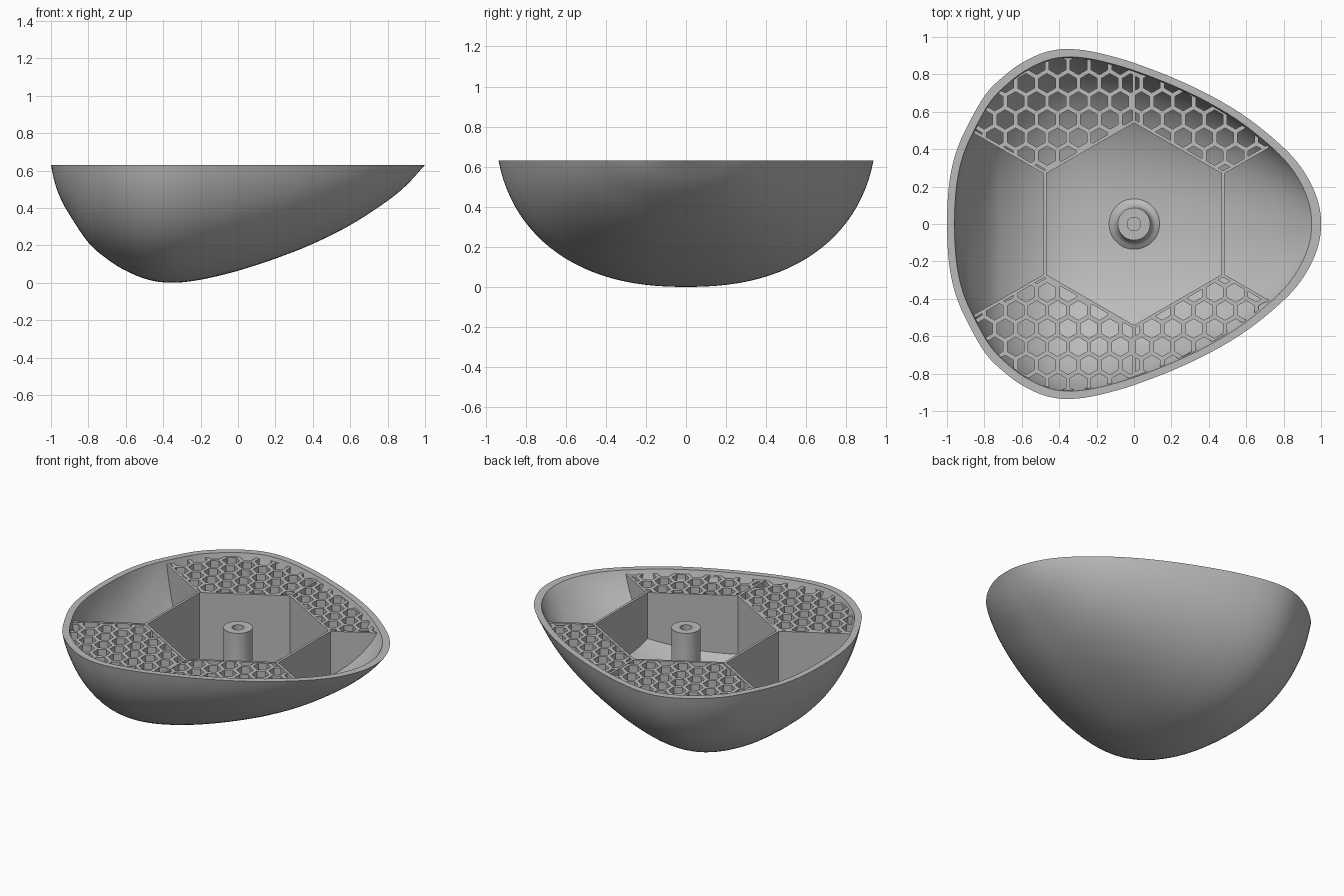
import bpy, bmesh, math
from mathutils import Vector, Matrix

if "Cube" in bpy.data.objects:
    bpy.data.objects.remove(bpy.data.objects["Cube"])

RIM = 0.63             # rim height
A, C = 0.953, 0.84     # half width and half height of the egg's cross-section
POWER = 2.3            # roundness of the cross-section, 2 being an ellipse
HEX_R = 0.55           # centre compartment radius
WALL_TOP = 0.608
KEEL = [(-1, .63), (-.985, .555), (-.96, .477), (-.92, .395), (-.8, .215),
        (-.7, .127), (-.6, .064), (-.48, .016), (-.37, 0), (-.25, .008), (-.12, .033),
        (0, .064), (.2, .129), (.4, .208), (.6, .308), (.8, .438), (.9, .521), (1, .63)]

grey = bpy.data.materials.new("matte grey")
grey.use_nodes = True
grey.diffuse_color = (0.5, 0.5, 0.5, 1)
grey.node_tree.nodes["Principled BSDF"].inputs["Base Color"].default_value = (0.5, 0.5, 0.5, 1)


def link(name, mesh):
    obj = bpy.data.objects.new(name, mesh)
    bpy.context.collection.objects.link(obj)
    return obj


def make_object(name, bm):
    mesh = bpy.data.meshes.new(name)
    bm.to_mesh(mesh)
    bm.free()
    mesh.materials.append(grey)
    return link(name, mesh)


def smooth(obj):
    bpy.ops.object.select_all(action='DESELECT')
    obj.select_set(True)
    bpy.context.view_layer.objects.active = obj
    bpy.ops.object.shade_smooth_by_angle(angle=math.radians(35))


def keel_height(x):
    """Smooth curve through the keel points (cubic Hermite)."""
    def slope(i):
        a, b = KEEL[max(i - 1, 0)], KEEL[min(i + 1, len(KEEL) - 1)]
        return (b[1] - a[1]) / (b[0] - a[0])
    i = 0
    while i < len(KEEL) - 2 and x > KEEL[i + 1][0]:
        i += 1
    (x0, z0), (x1, z1) = KEEL[i], KEEL[i + 1]
    w = x1 - x0
    t = (x - x0) / w
    z = ((2*t**3 - 3*t**2 + 1) * z0 + (t**3 - 2*t**2 + t) * w * slope(i)
         + (3*t**2 - 2*t**3) * z1 + (t**3 - t**2) * w * slope(i + 1))
    return min(max(z, 0), RIM)


def shell(bm, scale=1.0, shift=0.0, stations=72, arc=48):
    """Half-egg surface made of rounded arcs cut at the rim."""
    rows = []
    for i in range(stations + 1):
        x = -math.cos(math.pi * i / stations)
        g = 1 - keel_height(x) / C
        end = math.acos(min(1, (C - RIM) / (C * g)) ** (POWER / 2))
        row = []
        for j in range(arc + 1):
            phi = end * (2 * j / arc - 1)
            y = math.copysign(A * g * abs(math.sin(phi)) ** (2 / POWER), phi)
            z = C * (1 - g * math.cos(phi) ** (2 / POWER))
            row.append(bm.verts.new((x * scale + shift, y * scale, RIM - (RIM - z) * scale)))
        rows.append(row)
    for r, s in zip(rows, rows[1:]):
        for j in range(arc):
            bm.faces.new((r[j], r[j + 1], s[j + 1], s[j]))
    return rows


def close(bm):
    bmesh.ops.remove_doubles(bm, verts=bm.verts, dist=1e-5)
    bmesh.ops.recalc_face_normals(bm, faces=bm.faces)


# Bowl: outer and inner shells joined by a flat rim
bm = bmesh.new()
outer = shell(bm)
inner = shell(bm, 0.955, -0.005)
for side in (0, -1):
    for i in range(len(outer) - 1):
        bm.faces.new((outer[i][side], outer[i + 1][side], inner[i + 1][side], inner[i][side]))
close(bm)
smooth(make_object("bowl", bm))

# Trimming volume, reaching halfway into the bowl wall
bm = bmesh.new()
rows = shell(bm, 0.975, -0.003)
for r, s in zip(rows, rows[1:]):
    bm.faces.new((r[0], s[0], s[-1], r[-1]))
close(bm)
cutter = make_object("trim_volume", bm)
cutter.hide_render = True


def trim(obj):
    """Keep what lies inside the bowl, trying the next solver if one returns nothing."""
    mod = obj.modifiers.new("trim", 'BOOLEAN')
    mod.operation = 'INTERSECT'
    mod.object = cutter
    for solver in ('EXACT', 'MANIFOLD', 'FLOAT'):
        mod.solver = solver
        deps = bpy.context.evaluated_depsgraph_get()
        mesh = bpy.data.meshes.new_from_object(obj.evaluated_get(deps))
        if len(mesh.polygons):
            break
    obj.modifiers.clear()
    obj.data = mesh


def polar(r, degrees):
    a = math.radians(degrees)
    return Vector((r * math.cos(a), r * math.sin(a), 0))


def wall(name, p, q, thick=0.016):
    """Thin upright wall between two plan points."""
    d = (q - p).normalized()
    n = Vector((-d.y, d.x, 0)) * thick / 2
    p, q = p - d * thick * 0.3, q + d * thick * 0.3
    bm = bmesh.new()
    low = [bm.verts.new(v) for v in (p - n, q - n, q + n, p + n)]
    face = bm.faces.new(low)
    new = bmesh.ops.extrude_face_region(bm, geom=[face], use_keep_orig=True)["geom"]
    top = [v for v in new if isinstance(v, bmesh.types.BMVert)]
    bmesh.ops.translate(bm, verts=top, vec=(0, 0, WALL_TOP))
    bmesh.ops.recalc_face_normals(bm, faces=bm.faces)
    trim(make_object(name, bm))


# Hexagonal compartment and the spokes running out to the bowl
for k in range(6):
    a = 30 + 60 * k
    wall(f"compartment_wall_{k + 1}", polar(HEX_R, a), polar(HEX_R, a + 60))
    wall(f"divider_{k + 1}", polar(HEX_R, a), polar(1.2, a))


def honeycomb(name, mid, pitch=0.112, bar=0.023):
    """Hexagon lattice filling one sixty-degree sector outside the compartment."""
    bm = bmesh.new()
    row_step = pitch * math.sqrt(3) / 2
    for j in range(-4, 9):
        for i in range(-12, 13):
            c = Vector(((i + 0.5 * (j % 2)) * pitch - 0.073, -0.85 + j * row_step, 0))
            if 0.3 < c.length < 1.15 and c.normalized().dot(polar(1, mid)) > 0.6:
                bm.faces.new([bm.verts.new(c + polar(pitch / math.sqrt(3), 30 + 60 * k))
                              for k in range(6)])
    bmesh.ops.remove_doubles(bm, verts=bm.verts, dist=1e-4)
    cells = bm.faces[:]
    bmesh.ops.inset_individual(bm, faces=cells, thickness=bar / 2, use_even_offset=True)
    bmesh.ops.delete(bm, geom=cells, context='FACES')
    cuts = [(polar(HEX_R * math.cos(math.pi / 6), mid), polar(1, mid)),
            (Vector((0, 0, 0)), polar(1, mid + 60)),
            (Vector((0, 0, 0)), polar(1, mid - 60))]
    for point, normal in cuts:
        bmesh.ops.bisect_plane(bm, geom=bm.verts[:] + bm.edges[:] + bm.faces[:],
                               plane_co=point, plane_no=normal, clear_inner=True)
    bmesh.ops.remove_doubles(bm, verts=bm.verts, dist=1e-3)
    bmesh.ops.translate(bm, verts=bm.verts, vec=(0, 0, WALL_TOP - 0.003))
    obj = make_object("front_" + name, bm)
    mod = obj.modifiers.new("depth", 'SOLIDIFY')
    mod.thickness = WALL_TOP
    mod.offset = -1
    trim(obj)
    # The back is a mirror image of the front
    back = obj.data.copy()
    back.transform(Matrix.Scale(-1, 4, (0, 1, 0)))
    back.flip_normals()
    link("back_" + name, back)


honeycomb("right_honeycomb", 240)
honeycomb("left_honeycomb", 300)

# Centre post with a blind hole and a small fillet that follows the sloping floor
profile = [(0, .078), (.15, .078), (.135, .096), (.115, .106), (.1, .122), (.091, .145),
           (.087, .175), (.087, WALL_TOP), (.036, WALL_TOP), (.036, .45), (0, .45)]
bm = bmesh.new()
pts = [bm.verts.new((r, 0, z)) for r, z in profile]
edges = [bm.edges.new(e) for e in zip(pts, pts[1:])]
bmesh.ops.spin(bm, geom=pts + edges, cent=(0, 0, 0), axis=(0, 0, 1),
               angle=2 * math.pi, steps=48)
close(bm)
for v in bm.verts:
    if v.co.z < 0.2:
        v.co.z += 0.3 * v.co.x
smooth(make_object("centre_post", bm))

bpy.data.objects.remove(cutter)
